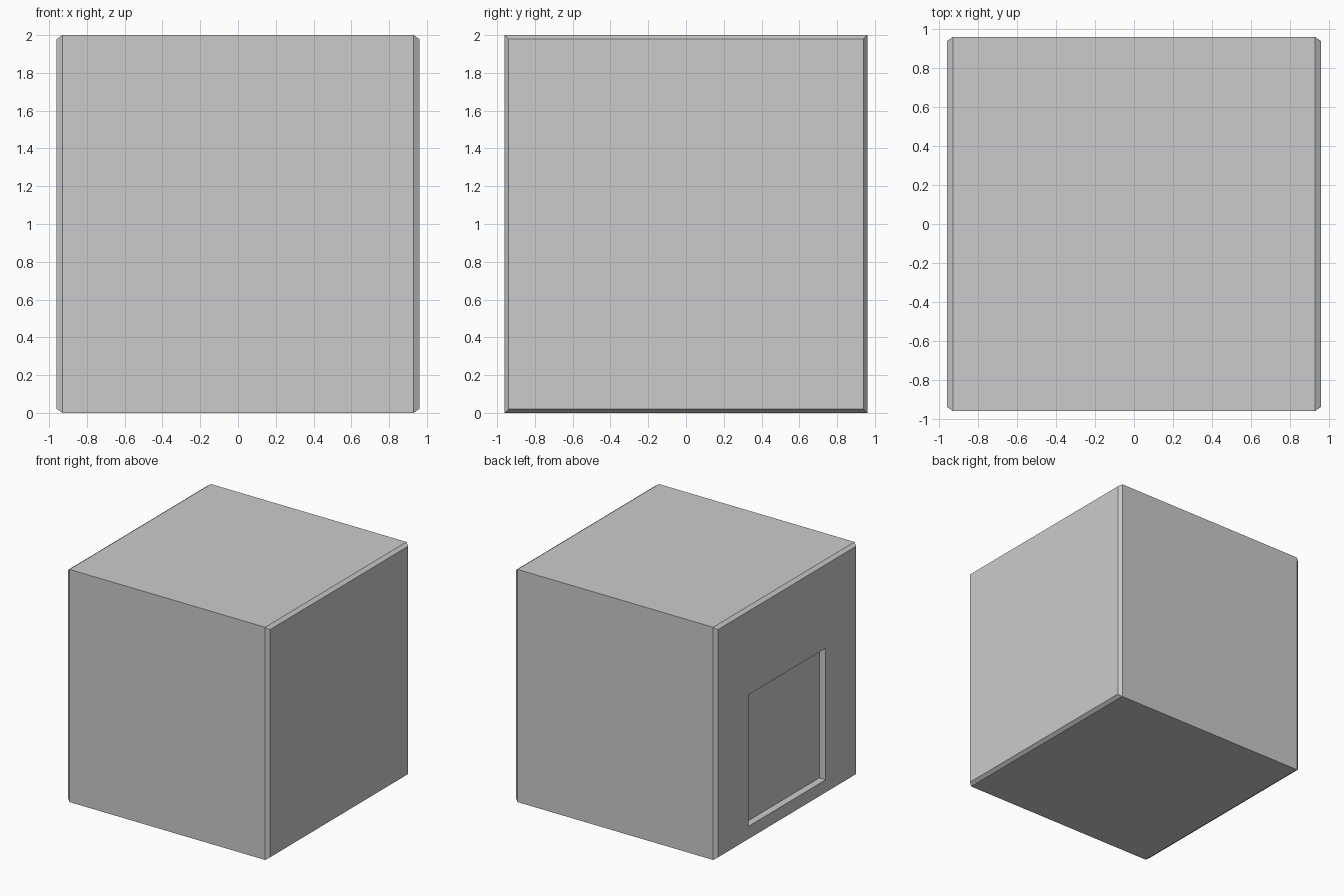
import bpy, bmesh
from mathutils import Vector

if "Cube" in bpy.data.objects:
    bpy.data.objects.remove(bpy.data.objects["Cube"])

W, H, C = 0.96, 2.0, 0.03   # half width, height, chamfer

# Core block, shortened in x to leave room for the chamfered ends
bm = bmesh.new()
bmesh.ops.create_cube(bm, size=1)
for v in bm.verts:
    v.co = Vector((v.co.x * 2 * (W - C), v.co.y * 2 * W, (v.co.z + 0.5) * H))
bm.normal_update()

# Chamfered side panels: inset and push out each x face
ends = [f for f in bm.faces if abs(f.normal.x) > 0.9]
bmesh.ops.inset_individual(bm, faces=ends, thickness=C, depth=C)

# Recessed rectangular panel on the left side
bm.normal_update()
left = [f for f in bm.faces if f.normal.x < -0.9]
bmesh.ops.inset_individual(bm, faces=left, thickness=0.3, depth=0)
for v in left[0].verts:
    v.co.y = 0.525 if v.co.y > 0 else -0.525
    v.co.z = 1.26 if v.co.z > H / 2 else 0.13
bmesh.ops.inset_individual(bm, faces=left, thickness=0, depth=-0.06)

mesh = bpy.data.meshes.new("cube_block")
bm.to_mesh(mesh)
bm.free()
bpy.context.collection.objects.link(bpy.data.objects.new("cube_block", mesh))
